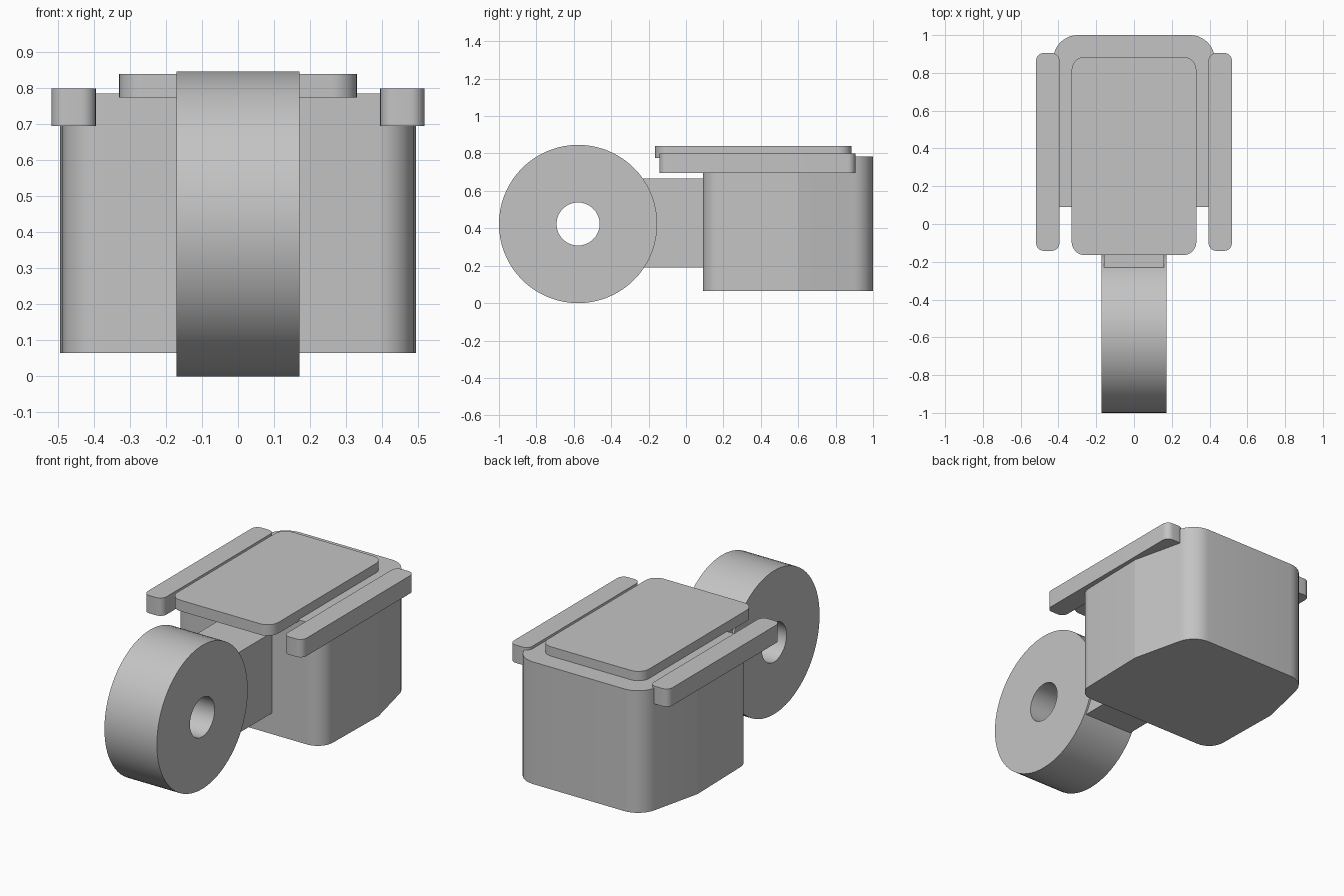
import bpy, bmesh, math
from mathutils import Vector, Matrix

if "Cube" in bpy.data.objects:
    bpy.data.objects.remove(bpy.data.objects["Cube"], do_unlink=True)

grey = bpy.data.materials.new("light_grey")
grey.use_nodes = True
grey.diffuse_color = (0.55, 0.55, 0.55, 1)
grey.node_tree.nodes["Principled BSDF"].inputs["Base Color"].default_value = grey.diffuse_color


def finish(name, bm):
    """Turn a bmesh into a shaded object with the shared material."""
    bmesh.ops.recalc_face_normals(bm, faces=bm.faces)
    mesh = bpy.data.meshes.new(name)
    bm.to_mesh(mesh)
    bm.free()
    mesh.materials.append(grey)
    obj = bpy.data.objects.new(name, mesh)
    bpy.context.collection.objects.link(obj)
    bpy.ops.object.select_all(action='DESELECT')
    obj.select_set(True)
    bpy.context.view_layer.objects.active = obj
    bpy.ops.object.shade_smooth_by_angle(angle=math.radians(13))
    return obj


def fillet(corners, steps=8):
    """Round each (x, y, radius) corner of a convex counter-clockwise outline."""
    out = []
    for i, (x, y, r) in enumerate(corners):
        p = Vector((x, y))
        if r == 0:
            out.append(p)
            continue
        a = (Vector(corners[i - 1][:2]) - p).normalized()
        b = (Vector(corners[(i + 1) % len(corners)][:2]) - p).normalized()
        half = a.angle(b) / 2
        centre = p + (a + b).normalized() * r / math.sin(half)
        start = p + a * r / math.tan(half) - centre
        sweep = math.pi - 2 * half
        for k in range(steps + 1):
            out.append(centre + Matrix.Rotation(sweep * k / steps, 2) @ start)
    return out


def prism(name, corners, z0, z1):
    bm = bmesh.new()
    base = bm.faces.new([bm.verts.new((p.x, p.y, z0)) for p in fillet(corners)])
    top = bmesh.ops.extrude_face_region(bm, geom=[base], use_keep_orig=True)
    moved = [v for v in top["geom"] if isinstance(v, bmesh.types.BMVert)]
    bmesh.ops.translate(bm, verts=moved, vec=(0, 0, z1 - z0))
    return finish(name, bm)


def slab(name, x0, x1, y0, y1, z0, z1, r):
    return prism(name, [(x0, y0, r), (x1, y0, r), (x1, y1, r), (x0, y1, r)], z0, z1)


# Tapered body, widest behind its middle
prism("body", [(-0.485, 0.09, 0.1), (0.485, 0.09, 0.1), (0.495, 0.6, 0),
               (0.4, 1, 0.13), (-0.4, 1, 0.13), (-0.495, 0.6, 0)], 0.065, 0.785)

# Top plate, side rails and the arm that carries the wheel
slab("top_plate", -0.33, 0.33, -0.165, 0.885, 0.775, 0.84, 0.07)
slab("left_rail", 0.395, 0.518, -0.142, 0.905, 0.695, 0.8, 0.04)
slab("right_rail", -0.518, -0.395, -0.142, 0.905, 0.695, 0.8, 0.04)
slab("wheel_arm", -0.16, 0.16, -0.3, 0.15, 0.19, 0.665, 0)

# Thick wheel with an open axle hole, spun from a rectangular section
bm = bmesh.new()
hub = Vector((0, -0.577, 0.423))
section = [bm.verts.new(hub + Vector((x, 0, r)))
           for x, r in ((-0.171, 0.115), (0.171, 0.115), (0.171, 0.423), (-0.171, 0.423))]
edges = [bm.edges.new((section[i - 1], section[i])) for i in range(4)]
bmesh.ops.spin(bm, geom=section + edges, cent=hub, axis=(1, 0, 0),
               angle=math.tau, steps=72, use_merge=True)
bmesh.ops.remove_doubles(bm, verts=bm.verts, dist=0.0001)
finish("wheel", bm)
